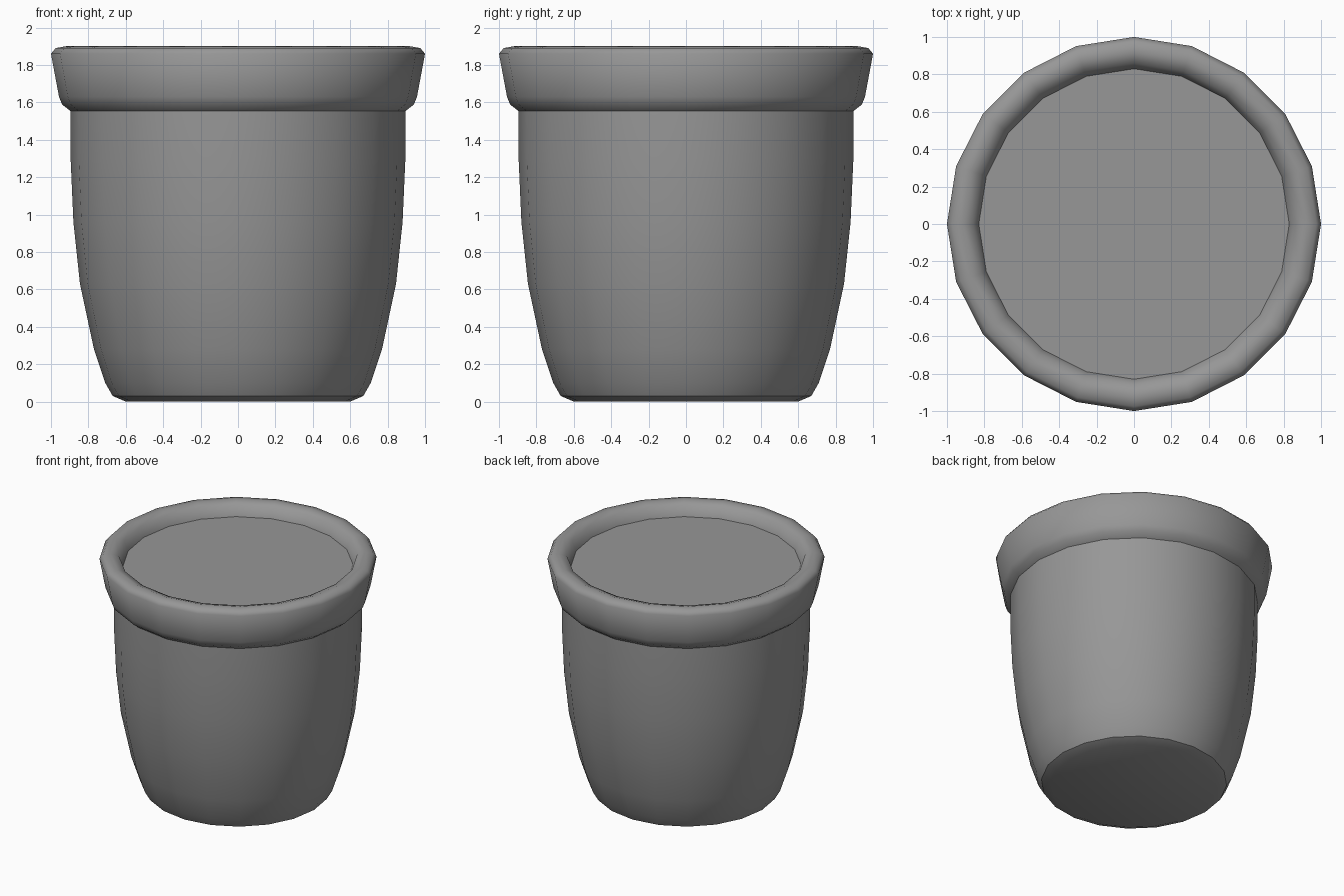
import bpy, bmesh, math

if "Cube" in bpy.data.objects:
    bpy.data.objects.remove(bpy.data.objects["Cube"])

SIDES = 20

# Dark grey shared by all parts
grey = bpy.data.materials.new("dark_grey")
grey.diffuse_color = (0.31, 0.31, 0.31, 1)
grey.use_nodes = True
grey.node_tree.nodes["Principled BSDF"].inputs["Base Color"].default_value = grey.diffuse_color


def lathe(name, profile, smooth_deg, cap=False):
    """Spin an (r, z) profile about z; cap closes the first ring."""
    bm = bmesh.new()
    rings = []
    for r, z in profile:
        rings.append([bm.verts.new((r * math.cos(2 * math.pi * i / SIDES),
                                    r * math.sin(2 * math.pi * i / SIDES), z))
                      for i in range(SIDES)])
    for a, b in zip(rings, rings[1:]):
        for i in range(SIDES):
            j = (i + 1) % SIDES
            bm.faces.new((a[i], a[j], b[j], b[i]))
    if cap:
        # Lone discs face up, capped walls get their base facing down
        bm.faces.new(rings[0] if len(rings) == 1 else rings[0][::-1])
    mesh = bpy.data.meshes.new(name)
    bm.to_mesh(mesh)
    bm.free()
    mesh.materials.append(grey)
    obj = bpy.data.objects.new(name, mesh)
    bpy.context.collection.objects.link(obj)
    bpy.ops.object.select_all(action='DESELECT')
    obj.select_set(True)
    bpy.context.view_layer.objects.active = obj
    bpy.ops.object.shade_smooth_by_angle(angle=math.radians(smooth_deg))
    return obj


# Tapered pot wall with a chamfered base
lathe("pot_body", [(0.60, 0), (0.67, 0.03), (0.71, 0.10), (0.77, 0.28),
                   (0.845, 0.63), (0.88, 0.96), (0.895, 1.30),
                   (0.895, 1.555)], 35, cap=True)

# Rounded overhanging collar, turning in and down to the soil
lathe("pot_rim", [(0.895, 1.553), (0.94, 1.588), (0.957, 1.63), (1.0, 1.86),
                  (0.975, 1.89), (0.92, 1.90), (0.86, 1.88),
                  (0.83, 1.80)], 80)

# Flat soil surface
lathe("soil", [(0.83, 1.80)], 30, cap=True)
